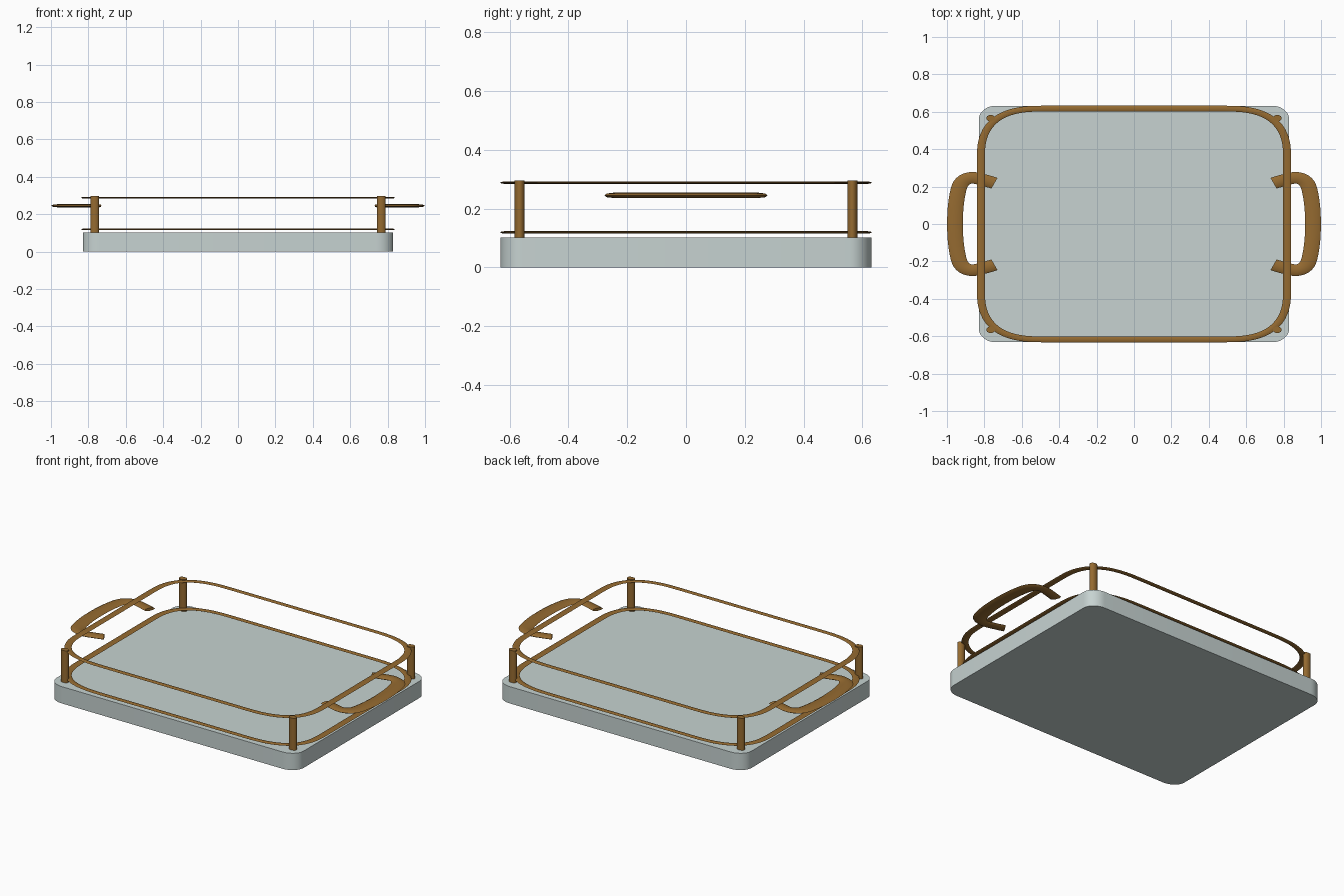
import bpy, bmesh
from math import sin, cos, pi
from mathutils import Vector

cube = bpy.data.objects.get("Cube")
if cube:
    bpy.data.objects.remove(cube, do_unlink=True)

STRETCH = 1.36  # rails, posts and handles are wider along x


def material(name, rgb, rough, metal):
    mat = bpy.data.materials.new(name)
    mat.use_nodes = True
    mat.diffuse_color = (*rgb, 1)
    bsdf = mat.node_tree.nodes["Principled BSDF"]
    bsdf.inputs["Base Color"].default_value = (*rgb, 1)
    bsdf.inputs["Roughness"].default_value = rough
    bsdf.inputs["Metallic"].default_value = metal
    return mat


pale = material("pale_grey_green", (0.57, 0.65, 0.64), 0.5, 0)
bronze = material("bronze_brown", (0.30, 0.145, 0.03), 0.5, 0)


def finish(bm, name, mat):
    bmesh.ops.recalc_face_normals(bm, faces=bm.faces)
    mesh = bpy.data.meshes.new(name)
    bm.to_mesh(mesh)
    bm.free()
    mesh.materials.append(mat)
    obj = bpy.data.objects.new(name, mesh)
    bpy.context.collection.objects.link(obj)
    bpy.ops.object.select_all(action="DESELECT")
    obj.select_set(True)
    bpy.context.view_layer.objects.active = obj
    bpy.ops.object.shade_smooth_by_angle(angle=pi / 5)
    return obj


def rounded_outline(hx, hy, rx, ry, power, steps):
    """Rectangle with superelliptic corners, as a loop of points."""
    pts = []
    for quarter in range(4):
        for i in range(steps + 1):
            a = (quarter + i / steps) * pi / 2
            c, s = cos(a), sin(a)
            sx = 1 if quarter in (0, 3) else -1
            sy = 1 if quarter < 2 else -1
            pts.append(Vector((sx * (hx - rx + rx * abs(c) ** (2 / power)),
                               sy * (hy - ry + ry * abs(s) ** (2 / power)))))
    return pts


def prism(name, pts, z0, z1, mat):
    bm = bmesh.new()
    face = bm.faces.new([bm.verts.new((p.x, p.y, z0)) for p in pts])
    top = bmesh.ops.extrude_face_region(bm, geom=[face])["geom"]
    bmesh.ops.translate(bm, vec=(0, 0, z1 - z0),
                        verts=[g for g in top if isinstance(g, bmesh.types.BMVert)])
    return finish(bm, name, mat)


def flat_sweep(name, pts, z, half_width, half_thick, closed, sides=8):
    """Sweep a flattened oval along a horizontal path."""
    bm = bmesh.new()
    path = [Vector((p.x / STRETCH, p.y)) for p in pts]
    n = len(path)
    rings = []
    for i, p in enumerate(path):
        before = path[i - 1] if closed or i else p
        after = path[(i + 1) % n] if closed or i < n - 1 else p
        t = (after - before).normalized()
        side = Vector((t.y, -t.x))
        ring = []
        for k in range(sides):
            a = 2 * pi * k / sides
            q = p + side * half_width * cos(a)
            ring.append(bm.verts.new((q.x * STRETCH, q.y, z + half_thick * sin(a))))
        rings.append(ring)
    for i in range(n if closed else n - 1):
        a, b = rings[i], rings[(i + 1) % n]
        for k in range(sides):
            j = (k + 1) % sides
            bm.faces.new((a[k], a[j], b[j], b[k]))
    if not closed:
        bm.faces.new(rings[0])
        bm.faces.new(rings[-1])
    return finish(bm, name, bronze)


def smooth_path(ctrl, steps):
    """Curve passing through every control point."""
    p = [ctrl[0] * 2 - ctrl[1]] + ctrl + [ctrl[-1] * 2 - ctrl[-2]]
    out = []
    for i in range(1, len(p) - 2):
        for s in range(steps):
            t = s / steps
            m0, m1 = (p[i + 1] - p[i - 1]) / 2, (p[i + 2] - p[i]) / 2
            d = p[i + 1] - p[i]
            out.append(p[i] + m0 * t + (3 * d - 2 * m0 - m1) * t ** 2
                       + (m0 + m1 - 2 * d) * t ** 3)
    return out + [ctrl[-1]]


# Tray base
prism("tray_base", rounded_outline(0.83, 0.632, 0.09, 0.075, 2, 10), 0, 0.102, pale)

# Two oval rails
rail = rounded_outline(0.819, 0.617, 0.34, 0.27, 2.7, 16)
for name, z in (("lower_rail", 0.119), ("upper_rail", 0.288)):
    flat_sweep(name, rail, z, 0.0155, 0.004, True)

# Corner posts
for sx, lr in ((1, "left"), (-1, "right")):
    for sy, fb in ((-1, "front"), (1, "back")):
        ring = [Vector((sx * 0.766 + 0.0235 * cos(a), sy * 0.566 + 0.0172 * sin(a)))
                for a in (2 * pi * k / 24 for k in range(24))]
        prism(f"{fb}_{lr}_post", ring, 0.1, 0.296, bronze)

# Side handles, each a flat bow mirrored front to back
half = [(0.746, 0.218), (0.80, 0.234), (0.872, 0.247), (0.926, 0.215), (0.95, 0.12)]
bow = half + [(0.957, 0)] + [(x, -y) for x, y in reversed(half)]
for sx, lr in ((1, "left"), (-1, "right")):
    path = smooth_path([Vector((sx * x, y)) for x, y in bow], 5)
    flat_sweep(f"{lr}_handle", path, 0.245, 0.031, 0.009, False)
